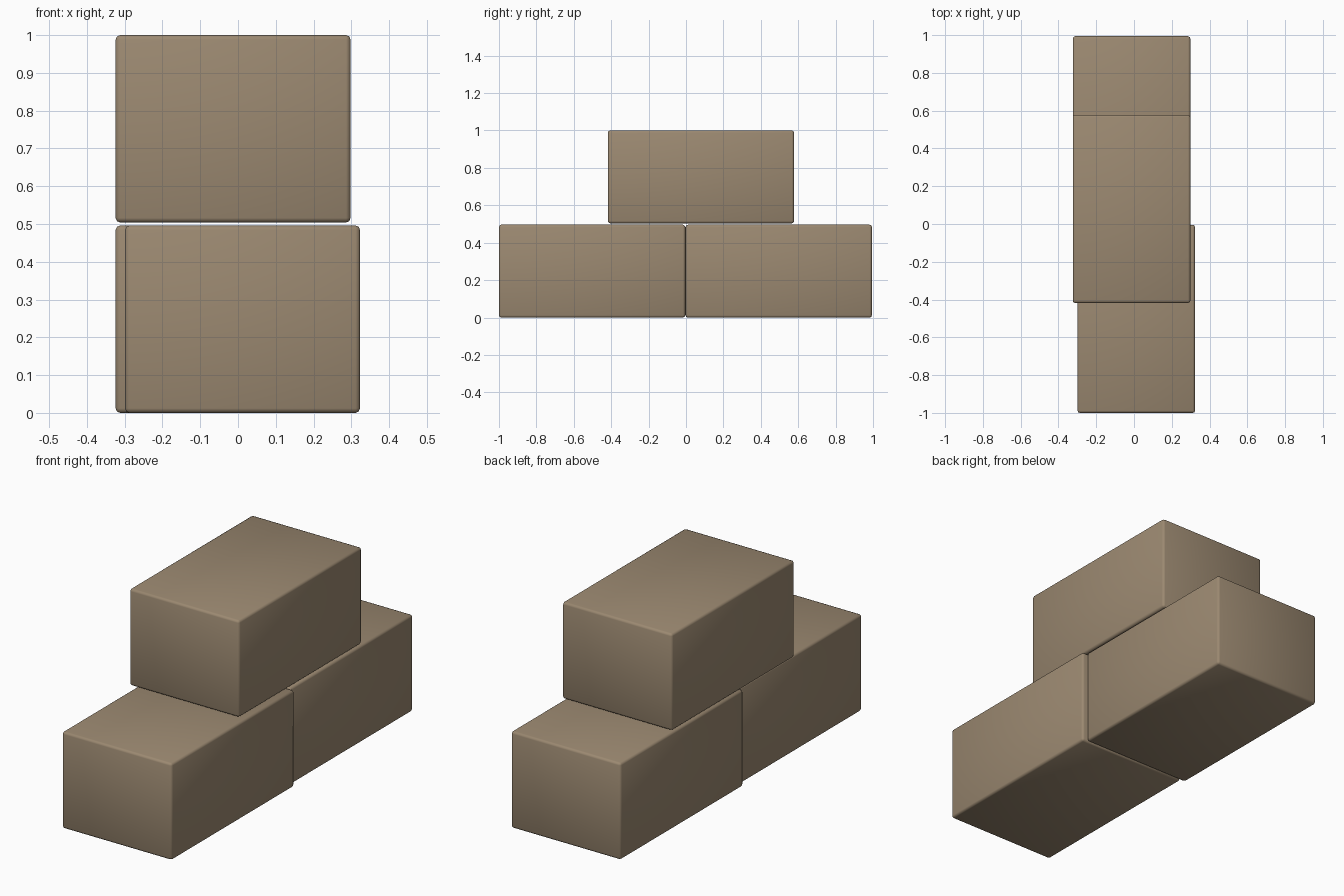
import bpy
import math

if "Cube" in bpy.data.objects:
    bpy.data.objects.remove(bpy.data.objects["Cube"])

# One warm brown for all blocks
brown = bpy.data.materials.new("warm brown")
brown.diffuse_color = (0.33, 0.25, 0.165, 1)
brown.use_nodes = True
brown.node_tree.nodes["Principled BSDF"].inputs["Base Color"].default_value = brown.diffuse_color

SIZE = (0.622, 0.996, 0.496)


def block(name, x, y, z):
    """Rectangular block with narrow softened edges."""
    bpy.ops.mesh.primitive_cube_add(size=1, location=(x, y, z))
    ob = bpy.context.object
    ob.name = name
    ob.scale = SIZE
    bpy.ops.object.transform_apply(location=False, rotation=False, scale=True)
    ob.data.materials.append(brown)
    bev = ob.modifiers.new("soft edges", 'BEVEL')
    bev.width = 0.012
    bev.segments = 2
    bpy.ops.object.modifier_apply(modifier=bev.name)
    bpy.ops.object.shade_smooth_by_angle(angle=math.radians(50))
    return ob


# Two blocks end to end, slightly offset, and one stacked across the joint
block("front_block", 0.012, -0.502, 0.248)
block("back_block", -0.013, 0.496, 0.248)
block("top_block", -0.013, 0.08, 0.752)
